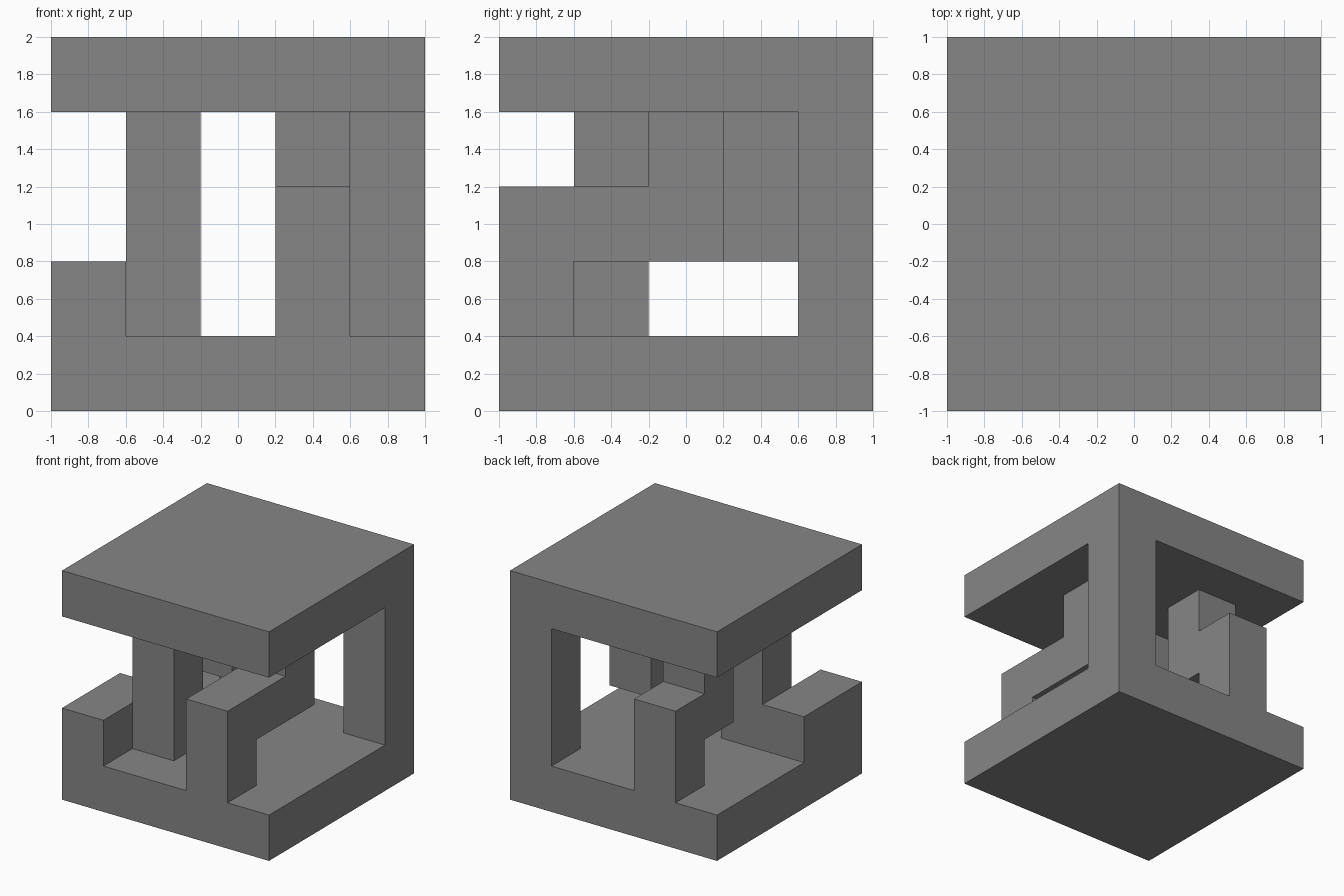
import bpy
import bmesh
from mathutils import Vector

old = bpy.data.objects.get("Cube")
if old:
    bpy.data.objects.remove(old, do_unlink=True)

N = 5            # cells along each side
CELL = 2.0 / N   # cell size


def block(x, y, z):
    """Cells of a block given by inclusive (first, last) ranges."""
    return {(i, j, k)
            for i in range(x[0], x[1] + 1)
            for j in range(y[0], y[1] + 1)
            for k in range(z[0], z[1] + 1)}


parts = {
    "base_plate": block((0, 4), (0, 4), (0, 0)),
    "top_plate": block((0, 4), (0, 4), (4, 4)),
    "corner_pillar": block((4, 4), (4, 4), (1, 3)),
    # low step at the front right and the post beside it
    "low_step": block((0, 0), (0, 1), (1, 1)),
    "inner_post": block((1, 1), (1, 1), (1, 3)),
    # front stepped support: foot, arm and riser
    "front_foot": block((3, 3), (0, 0), (1, 2)),
    "front_arm": block((3, 3), (1, 2), (2, 2)),
    "front_riser": block((3, 3), (2, 2), (3, 3)),
    # rear stepped support: foot and raised block
    "rear_foot": block((1, 1), (4, 4), (1, 2)),
    "rear_riser": block((1, 1), (3, 3), (2, 3)),
}
solid = set().union(*parts.values())

# Skin the joined blocks: one quad for every exposed cell side
bm = bmesh.new()
for cell in sorted(solid):
    center = Vector(cell) + Vector((0.5, 0.5, 0.5))
    for axis in range(3):
        for sign in (-1, 1):
            step = Vector((0, 0, 0))
            step[axis] = sign
            if tuple(int(c) for c in Vector(cell) + step) in solid:
                continue
            u = Vector((0, 0, 0))
            u[(axis + 1) % 3] = 0.5
            v = step.cross(u)
            mid = center + step * 0.5
            corners = (mid - u - v, mid + u - v, mid + u + v, mid - u + v)
            bm.faces.new([bm.verts.new(p * CELL - Vector((1, 1, 0)))
                          for p in corners])
bmesh.ops.remove_doubles(bm, verts=bm.verts, dist=0.001)

mesh = bpy.data.meshes.new("carved_cube")
bm.to_mesh(mesh)
bm.free()

# Plain grey finish
grey = bpy.data.materials.new("grey")
grey.use_nodes = True
color = (0.24, 0.24, 0.24, 1)
grey.diffuse_color = color
grey.node_tree.nodes["Principled BSDF"].inputs["Base Color"].default_value = color
mesh.materials.append(grey)

cube = bpy.data.objects.new("carved_cube", mesh)
bpy.context.collection.objects.link(cube)
